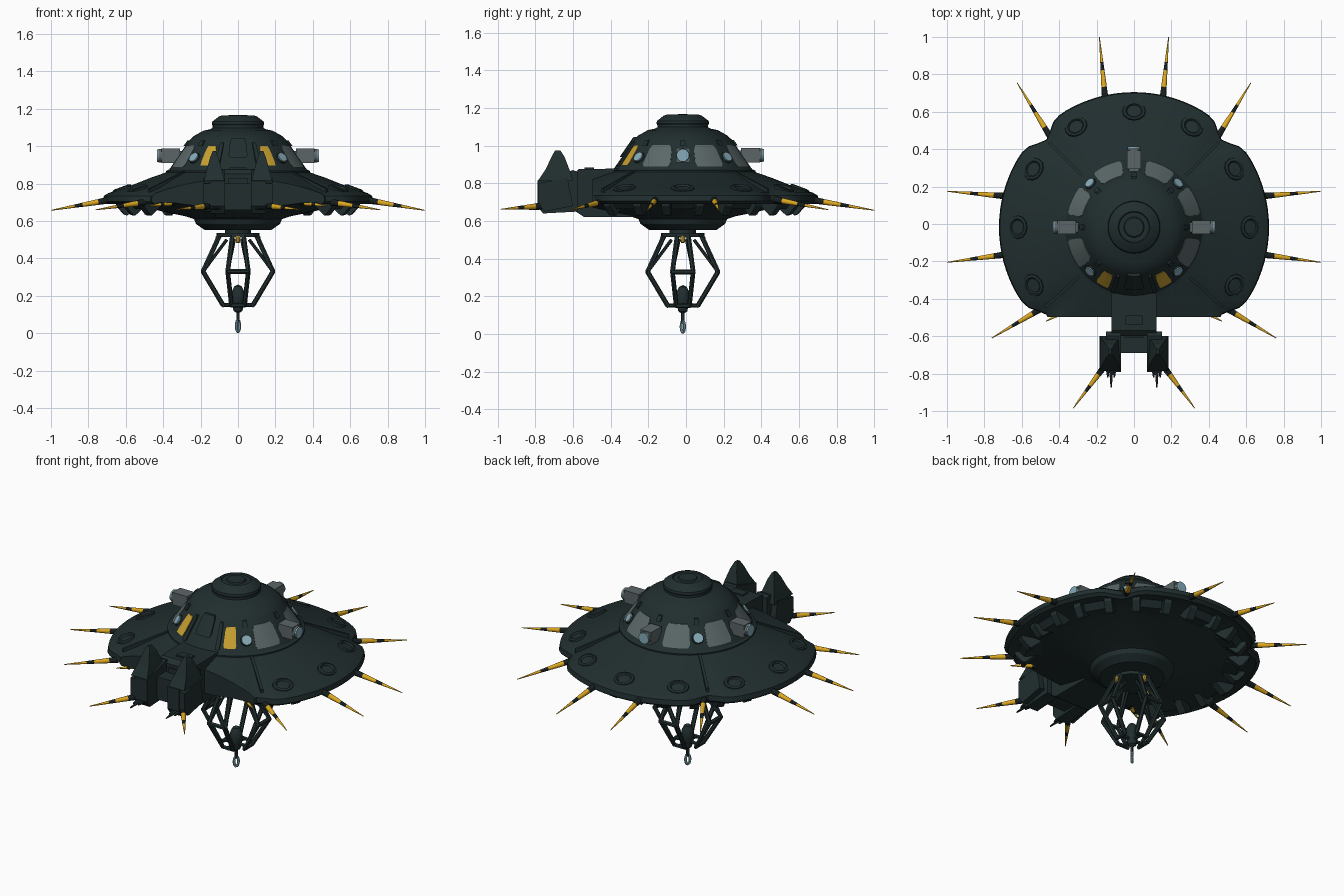
import bpy, bmesh, math
from mathutils import Vector, Matrix

if "Cube" in bpy.data.objects:
    bpy.data.objects.remove(bpy.data.objects["Cube"])

def mat(name, c):
    m = bpy.data.materials.new(name)
    m.diffuse_color = (*c, 1)
    m.use_nodes = True
    m.node_tree.nodes["Principled BSDF"].inputs["Base Color"].default_value = m.diffuse_color
    return m

HULL = mat("dark hull", (0.015, 0.027, 0.028))
BLACK = mat("black metal", (0.009, 0.014, 0.014))
GREY = mat("grey metal", (0.105, 0.130, 0.135))
GLASS = mat("grey glass", (0.105, 0.138, 0.140))
YELLOW = mat("amber", (0.58, 0.35, 0.03))
SPIKE = mat("bright amber", (0.74, 0.40, 0.015))
BLUE = mat("pale blue", (0.24, 0.41, 0.49))
SHIFT = -0.017  # the saucer body sits slightly forward of the origin

def finish(name, bm, mats, smooth=None, shift=SHIFT):
    bmesh.ops.recalc_face_normals(bm, faces=bm.faces[:])
    bmesh.ops.translate(bm, verts=bm.verts[:], vec=(0, shift, 0))
    me = bpy.data.meshes.new(name)
    bm.to_mesh(me)
    bm.free()
    ob = bpy.data.objects.new(name, me)
    bpy.context.collection.objects.link(ob)
    for m in (mats if isinstance(mats, list) else [mats]):
        me.materials.append(m)
    if smooth:
        bpy.ops.object.select_all(action='DESELECT')
        ob.select_set(True)
        bpy.context.view_layer.objects.active = ob
        bpy.ops.object.shade_smooth_by_angle(angle=math.radians(smooth))

def polar(r, deg, z):
    a = math.radians(deg)
    return Vector((r * math.cos(a), r * math.sin(a), z))

def revolve(bm, prof, segs, warp=lambda r, a: r):
    rings = []
    for r, z in prof:
        if r < 1e-6:
            rings.append([bm.verts.new((0, 0, z))] * segs)
        else:
            rings.append([bm.verts.new(polar(warp(r, 360 * i / segs), 360 * i / segs, z)) for i in range(segs)])
    for a, b in zip(rings, rings[1:]):
        for i in range(segs):
            j = (i + 1) % segs
            vs = list(dict.fromkeys([a[i], a[j], b[j], b[i]]))
            if len(vs) > 2:
                bm.faces.new(vs)

def rod(bm, p, q, r0, r1, segs=8, idx=0):
    p, q = Vector(p), Vector(q)
    d = q - p
    M = Matrix.Translation((p + q) / 2) @ d.to_track_quat('Z', 'Y').to_matrix().to_4x4()
    res = bmesh.ops.create_cone(bm, cap_ends=True, segments=segs, radius1=r0, radius2=r1,
                                depth=d.length, matrix=M)
    for f in {f for v in res['verts'] for f in v.link_faces}:
        f.material_index = idx

def prism(bm, side, x0, x1, M=Matrix()):
    """Extrude a (y, z) outline from x0 to x1."""
    a = [bm.verts.new(M @ Vector((x0, y, z))) for y, z in side]
    b = [bm.verts.new(M @ Vector((x1, y, z))) for y, z in side]
    bm.faces.new(a)
    bm.faces.new(b[::-1])
    for i in range(len(a)):
        j = (i + 1) % len(a)
        bm.faces.new([a[i], b[i], b[j], a[j]])

def rect(y0, y1, z0, z1):
    return [(y0, z0), (y1, z0), (y1, z1), (y0, z1)]

def turn(deg):  # turns local +y towards a compass direction
    return Matrix.Rotation(math.radians(deg - 90), 4, 'Z')

# saucer with four lobes, front lobe cut off flat
def rim(a):
    d = abs((a % 90) - 45)
    return 0.722 - 0.06 * math.exp(-(d / 6.0) ** 2)

def lobed(r, a):
    return r if r < 0.4 else 0.4 + (r - 0.4) * (rim(a) - 0.4) / 0.32

bm = bmesh.new()
revolve(bm, [(0, 0.87), (0.36, 0.87), (0.39, 0.858), (0.47, 0.83), (0.60, 0.778), (0.69, 0.75),
             (0.715, 0.735), (0.72, 0.705), (0.70, 0.69), (0.66, 0.70), (0.58, 0.695), (0.40, 0.65),
             (0.28, 0.625), (0.235, 0.61), (0.225, 0.585), (0.18, 0.553), (0, 0.553)], 96, lobed)
bmesh.ops.bisect_plane(bm, geom=bm.verts[:] + bm.edges[:] + bm.faces[:], dist=1e-5,
                       plane_co=(0, -0.479, 0), plane_no=(0, -1, 0), clear_outer=True)
bmesh.ops.holes_fill(bm, edges=[e for e in bm.edges if e.is_boundary])
finish("saucer", bm, HULL, 25)

# raised seams and rim pads on the saucer top
def top_z(r):
    return 0.858 - (r - 0.39) * 0.375

bm = bmesh.new()
for a in (45, 135, 222, 318):
    prism(bm, [(0.39, 0.84), (0.64, 0.74), (0.64, top_z(0.64) + 0.008), (0.39, 0.866)], -0.008, 0.008, turn(a))
finish("saucer_seams", bm, HULL)
bm = bmesh.new()
for a in range(-30, 211, 30):
    tilt = Matrix.Translation(polar(0.62, a, top_z(0.62) - 0.001)) @ turn(a) @ Matrix.Rotation(-0.36, 4, 'X')
    start = len(bm.verts)
    revolve(bm, [(0.066, -0.01), (0.060, 0.008), (0.046, 0.012), (0.038, 0.002), (0, 0.002)], 12)
    bm.verts.ensure_lookup_table()
    for v in bm.verts[start:]:
        v.co = tilt @ Vector((v.co.x, v.co.y * 0.85, v.co.z))
finish("rim_pads", bm, HULL)

# hanging brackets under the rim
bm = bmesh.new()
for a in range(-30, 211, 30):
    for s in (-8, 8):
        prism(bm, [(0.53, 0.69), (0.66, 0.71), (0.655, 0.68), (0.615, 0.635), (0.60, 0.63)],
              -0.022, 0.022, turn(a + s))
    prism(bm, [(0.50, 0.68), (0.64, 0.705), (0.60, 0.665)], -0.06, 0.06, turn(a))
finish("rim_brackets", bm, HULL)

# dome and stepped cap
bm = bmesh.new()
revolve(bm, [(0.385, 0.855), (0.385, 0.868), (0.368, 0.875), (0.26, 1.032), (0.235, 1.055), (0.185, 1.083),
             (0.15, 1.09), (0.135, 1.098), (0.135, 1.11), (0.14, 1.118), (0.137, 1.132), (0.10, 1.16),
             (0.085, 1.165), (0.08, 1.158), (0.055, 1.158), (0.05, 1.166), (0, 1.168)], 48)
finish("dome", bm, HULL, 25)

# dome windows: thin plates lying on the cone
def wall(z):
    return 0.368 - (z - 0.875) * 0.688

def pane(bm, a0, a1, z0, z1, lift=0.003, n=6):
    c = (a0 + a1) / 2
    levels = ((z0, .88), (z0 + .015, 1), (z1 - .02, .97), (z1, .82))
    rows = [[[bm.verts.new(polar(wall(z) + h, c + (a0 + (a1 - a0) * i / n - c) * k, z)) for i in range(n + 1)]
             for z, k in levels] for h in (lift, -0.004)]
    for g in rows:
        for u, v in zip(g, g[1:]):
            for i in range(n):
                bm.faces.new([u[i], u[i + 1], v[i + 1], v[i]])
    o, p = [g[0] + [r[-1] for r in g[1:-1]] + g[-1][::-1] + [r[0] for r in g[-2:0:-1]] for g in rows]
    for k in range(len(o)):
        j = (k + 1) % len(o)
        bm.faces.new([o[k], o[j], p[j], p[k]])

bm = bmesh.new()
for c in (24, 66, 114, 156, 204, 336):
    pane(bm, c - 13, c + 13, 0.89, 1.003)
finish("dome_windows", bm, GLASS, 30)
bm = bmesh.new()
for c in (241, 299):
    pane(bm, c - 6, c + 6, 0.898, 1.0)
finish("amber_windows", bm, YELLOW, 30)
bm = bmesh.new()
pane(bm, 261, 279, 0.94, 1.045, 0.012)
for c in (252, 288):
    pane(bm, c - 2, c + 2, 0.89, 1.02, 0.012)
for c in range(0, 360, 45):
    pane(bm, c - 3, c + 3, 1.0, 1.03, 0.010)
finish("dome_panels", bm, HULL)

# round portholes on the diagonals
for name, m, r, d in (("porthole_rims", HULL, 0.035, 0.008), ("porthole_lenses", BLUE, 0.031, 0.014)):
    bm = bmesh.new()
    for a in (45, 135, 225, 315):
        p = polar(wall(0.935), a, 0.935)
        n = polar(1, a, 0.69).normalized()
        rod(bm, p - n * 0.01, p + n * d, r, r * 0.9, 16)
    finish(name, bm, m, 30)

# three side scopes with lenses
bm, lens = bmesh.new(), bmesh.new()
for a in (0, 90, 180):
    prism(bm, rect(0.22, 0.33, 0.92, 0.975), -0.026, 0.026, turn(a))
    prism(bm, rect(0.31, 0.41, 0.911, 0.987), -0.037, 0.037, turn(a))
    rod(bm, polar(0.40, a, 0.949), polar(0.424, a, 0.949), 0.036, 0.036, 16)
    rod(lens, polar(0.423, a, 0.949), polar(0.432, a, 0.949), 0.034, 0.034, 16)
finish("side_scopes", bm, GREY, 30)
finish("scope_lenses", lens, BLUE, 30)

# front neck, twin claw blocks and their pointed fins
bm = bmesh.new()
prism(bm, [(-0.60, 0.85), (-0.57, 0.875), (-0.28, 0.88), (-0.28, 0.62), (-0.54, 0.62), (-0.60, 0.66)], -0.12, 0.12)
prism(bm, rect(-0.54, -0.49, 0.87, 0.885), -0.045, 0.045)
prism(bm, rect(-0.69, -0.58, 0.66, 0.80), -0.08, 0.08)
for z in (0.69, 0.75, 0.80):
    prism(bm, rect(-0.61, -0.58, z, z + 0.03), -0.05, 0.05)
finish("front_neck", bm, HULL, shift=0)
bm, prongs = bmesh.new(), bmesh.new()
for s in (-1, 1):
    prism(bm, [(-0.79, 0.68), (-0.79, 0.815), (-0.72, 0.835), (-0.60, 0.87), (-0.575, 0.86),
               (-0.575, 0.65), (-0.76, 0.64)], s * 0.07, s * 0.15)
    prism(bm, [(-0.785, 0.69), (-0.785, 0.80), (-0.63, 0.83), (-0.60, 0.68), (-0.75, 0.65)], s * 0.14, s * 0.185)
    loops = []
    for y0, y1, hw, z in ((-0.785, -0.60, 0.055, 0.815), (-0.745, -0.62, 0.04, 0.875),
                          (-0.715, -0.645, 0.022, 0.94), (-0.695, -0.668, 0.008, 0.975)):
        loops.append([bm.verts.new((s * 0.127 + dx, y, z))
                      for dx, y in ((-hw, y0), (hw, y0), (hw, y1), (-hw, y1))])
    for u, v in zip(loops, loops[1:]):
        for i in range(4):
            bm.faces.new([u[i], u[(i + 1) % 4], v[(i + 1) % 4], v[i]])
    bm.faces.new(loops[-1])
    bm.faces.new(loops[0][::-1])
    for x, l in ((0.105, 0.82), (0.122, 0.875), (0.14, 0.82)):
        rod(prongs, (s * x, -0.78, 0.67), (s * x, -l, 0.665), 0.012, 0.004, 6)
finish("front_claws", bm, HULL, shift=0)
finish("claw_prongs", prongs, HULL, shift=0)

# banded spikes around the rim
bm = bmesh.new()
spikes = [((0.155, 0.68, 0.71), (0.185, 1.0, 0.657)), ((0.45, 0.47, 0.715), (0.625, 0.755, 0.66)),
          ((0.70, 0.15, 0.71), (1.0, 0.175, 0.657)), ((0.70, -0.165, 0.71), (1.0, -0.205, 0.657)),
          ((0.50, -0.455, 0.70), (0.76, -0.61, 0.66)), ((0.165, -0.77, 0.68), (0.325, -0.985, 0.662)),
          ((0.34, -0.45, 0.70), (0.47, -0.52, 0.68))]
for p, q in spikes:
    for s in (-1, 1):
        a, b = Vector((p[0] * s, *p[1:])), Vector((q[0] * s, *q[1:]))
        for t0, t1, idx in ((0, .16, 1), (.16, .44, 0), (.44, .58, 1), (.58, 1, 0)):
            rod(bm, a.lerp(b, t0), a.lerp(b, t1), 0.018 - 0.016 * t0, 0.018 - 0.016 * t1, 10, idx)
finish("rim_spikes", bm, [SPIKE, BLACK], 50, shift=0)

# lower cage: four double-railed bent legs
bm, lamps = bmesh.new(), bmesh.new()
revolve(bm, [(0, 0.56), (0.07, 0.56), (0.07, 0.535), (0.115, 0.535), (0.115, 0.515), (0, 0.515)], 16)
for a in (0, 90, 180, 270):
    M = turn(a)
    P = lambda x, y, z: M @ Vector((x, y, z))
    for s in (-1, 1):
        path = [P(s * 0.03, 0.10, 0.52), P(s * 0.055, 0.187, 0.33), P(s * 0.035, 0.08, 0.15)]
        for u, v in zip(path, path[1:]):
            rod(bm, u, v, 0.013, 0.013, 6)
        rod(bm, path[1], P(s * 0.02, 0.06, 0.50), 0.009, 0.009, 6)
    rod(bm, P(-0.06, 0.187, 0.33), P(0.06, 0.187, 0.33), 0.013, 0.013, 6)
    rod(bm, P(-0.04, 0.08, 0.15), P(0.04, 0.08, 0.15), 0.012, 0.012, 6)
    rod(bm, P(0, 0, 0.155), P(0, 0.085, 0.15), 0.011, 0.011, 6)
    rod(lamps, P(0, 0.105, 0.515), P(0, 0.115, 0.485), 0.014, 0.010, 8)
finish("lower_cage", bm, HULL)
finish("cage_lamps", lamps, YELLOW)

# centre pod and hanging hook
bm = bmesh.new()
revolve(bm, [(0, 0.26), (0.02, 0.25), (0.033, 0.225), (0.038, 0.19), (0.03, 0.15), (0.024, 0.12),
             (0.009, 0.11), (0.009, 0.06), (0, 0.06)], 12)
finish("centre_pod", bm, HULL, 30)
bm = bmesh.new()
pts = []
for k in range(12):
    t = k * math.pi / 6
    pts.append(Vector((0.009 * math.cos(t), 0.009 * math.cos(t), 0.039 + 0.031 * math.sin(t))))
for i in range(12):
    rod(bm, pts[i], pts[(i + 1) % 12], 0.008, 0.008, 6)
finish("hook_link", bm, BLUE, 40)
